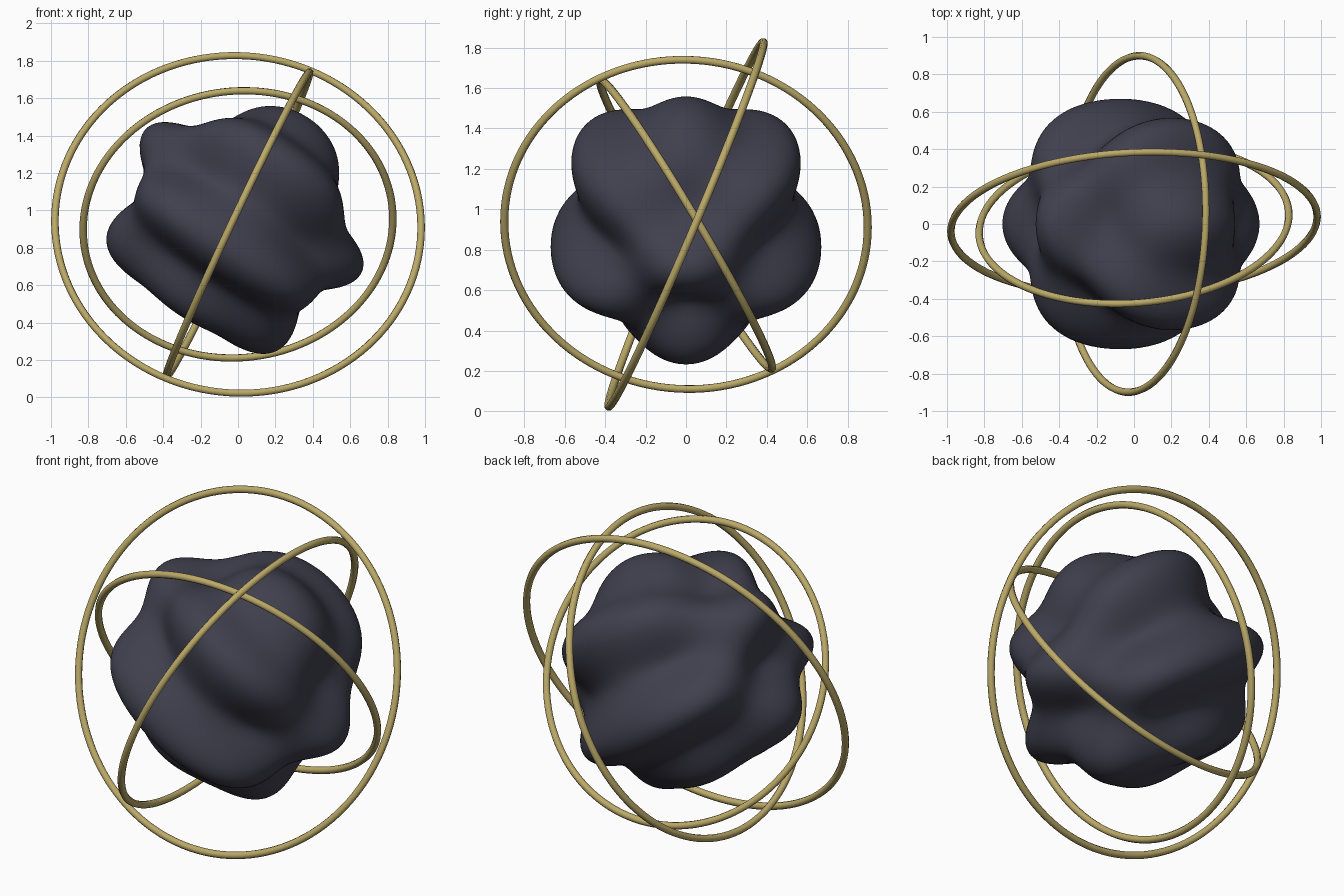
import bpy, bmesh, math
from mathutils import Vector, Matrix

if "Cube" in bpy.data.objects:
    bpy.data.objects.remove(bpy.data.objects["Cube"])

CENTRE = Vector((0, 0, 0.925))


def material(name, rgb):
    m = bpy.data.materials.new(name)
    m.diffuse_color = (*rgb, 1)
    m.use_nodes = True
    m.node_tree.nodes["Principled BSDF"].inputs["Base Color"].default_value = m.diffuse_color
    return m


dark = material("dark slate", (0.051, 0.050, 0.076))
gold = material("pale gold", (0.50, 0.40, 0.14))


def finish(bm, name, mat):
    bmesh.ops.recalc_face_normals(bm, faces=bm.faces)
    mesh = bpy.data.meshes.new(name)
    bm.to_mesh(mesh)
    bm.free()
    mesh.materials.append(mat)
    mesh.shade_smooth()
    ob = bpy.data.objects.new(name, mesh)
    bpy.context.collection.objects.link(ob)
    ob.location = CENTRE
    return ob


# Rippled core: a sphere pushed in and out by crossed waves
bm = bmesh.new()
bmesh.ops.create_icosphere(bm, subdivisions=6, radius=1)
tilt = math.radians(56.5)
axis = Vector((math.cos(tilt), 0, math.sin(tilt)))
for v in bm.verts:
    p = v.co.normalized()
    v.co = p * (0.62 + 0.09 * math.sin(7.05 * p.dot(axis)) * math.cos(4 * p.y))
finish(bm, "rippled_core", dark)


# Orbit rings: thin tubes, each spanned by two in-plane directions
def ring(name, across, up, major, tube=0.02, steps=128, sides=8):
    u = Vector(across).normalized()
    w = Vector(up)
    w = (w - u * w.dot(u)).normalized()
    n = u.cross(w)
    bm = bmesh.new()
    loops = []
    for i in range(steps):
        a = 2 * math.pi * i / steps
        out = u * math.cos(a) + w * math.sin(a)
        loop = []
        for j in range(sides):
            b = 2 * math.pi * j / sides
            loop.append(bm.verts.new(out * (major + tube * math.cos(b)) + n * tube * math.sin(b)))
        loops.append(loop)
    for i in range(steps):
        p, q = loops[i], loops[(i + 1) % steps]
        for j in range(sides):
            k = (j + 1) % sides
            bm.faces.new((p[j], q[j], q[k], p[k]))
    finish(bm, name, gold)


ring("outer_ring", (1, 0.04, -0.017), (0, 0.39, 0.92), 0.98)
ring("middle_ring", (0.033, 1, -0.0155), (0.425, 0, 0.905), 0.90)
ring("inner_ring", (1, 0.059, 0.035), (0, -0.51, 0.86), 0.83)
